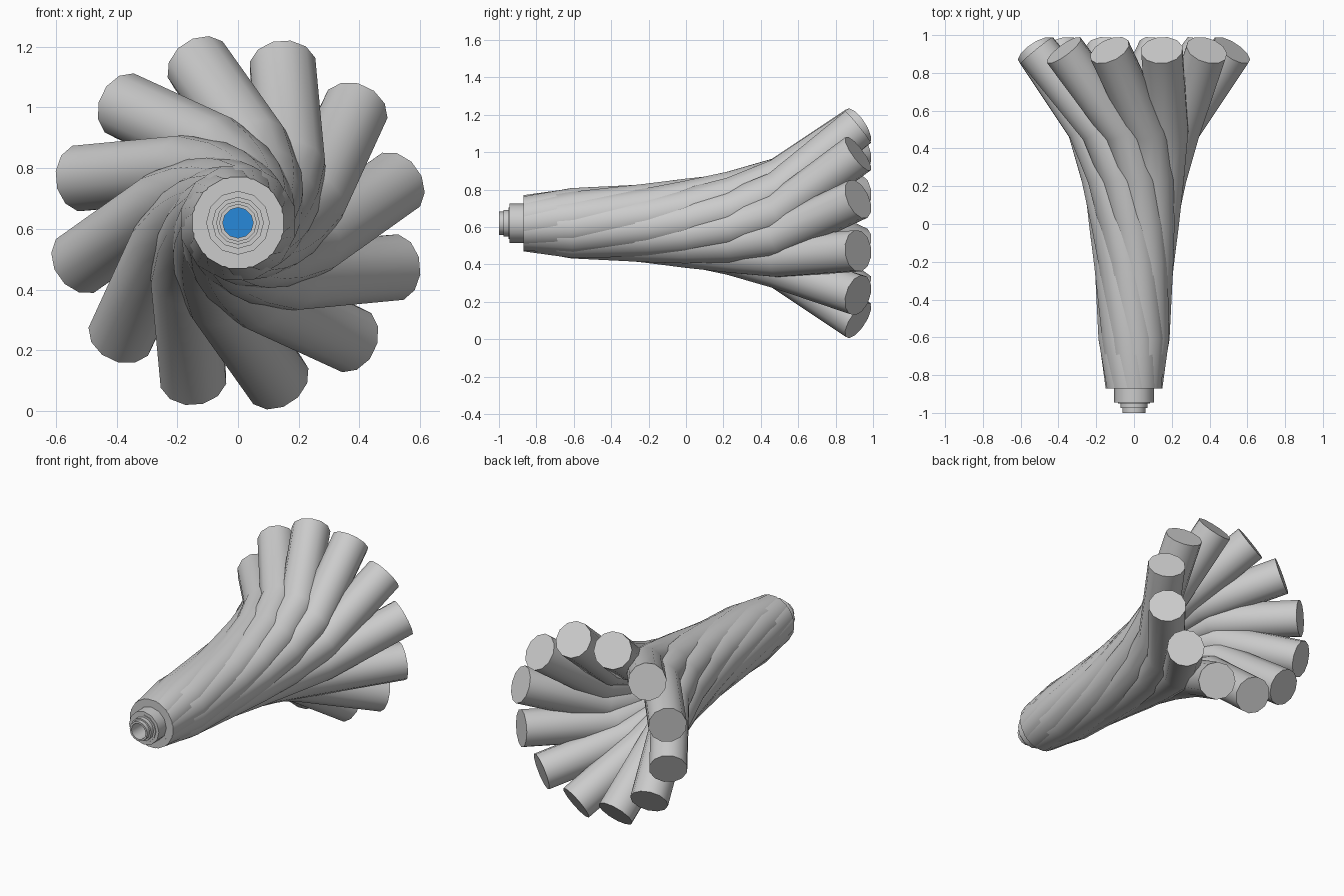
import bpy, bmesh, math
from mathutils import Vector

if "Cube" in bpy.data.objects:
    bpy.data.objects.remove(bpy.data.objects["Cube"])

CZ = 0.62      # height of the central axis
SIDES = 12
TUBE_R = 0.112


def finish(bm, name, color=None):
    bmesh.ops.recalc_face_normals(bm, faces=bm.faces)
    me = bpy.data.meshes.new(name)
    bm.to_mesh(me)
    bm.free()
    ob = bpy.data.objects.new(name, me)
    bpy.context.collection.objects.link(ob)
    if color:
        mat = bpy.data.materials.new(name + "_color")
        mat.diffuse_color = color
        mat.use_nodes = True
        mat.node_tree.nodes["Principled BSDF"].inputs["Base Color"].default_value = mat.diffuse_color
        me.materials.append(mat)
    bpy.ops.object.select_all(action='DESELECT')
    ob.select_set(True)
    bpy.context.view_layer.objects.active = ob
    bpy.ops.object.shade_smooth_by_angle(angle=math.radians(35))
    return ob


def sweep(bm, pts, radius):
    """Capped round tube along a list of points."""
    rings = []
    last = len(pts) - 1
    for i, p in enumerate(pts):
        a = (p - pts[i - 1]).normalized() if i else Vector((0, 1, 0))
        b = (pts[i + 1] - p).normalized() if i < last else a
        t = (a + b).normalized() if i else Vector((0, 1, 0))
        u = Vector((0, 0, 1)) if i == 0 else u
        u = (u - t * u.dot(t)).normalized()
        v = t.cross(u)
        rings.append([bm.verts.new(p + radius * (u * math.cos(k) + v * math.sin(k)))
                      for k in (2 * math.pi * (j + 0.5) / SIDES for j in range(SIDES))])
    for r0, r1 in zip(rings, rings[1:]):
        for j in range(SIDES):
            n = (j + 1) % SIDES
            bm.faces.new((r0[j], r0[n], r1[n], r1[j]))
    bm.faces.new(rings[0])
    bm.faces.new(rings[-1])


def lathe(name, profile, color=None):
    """Turn (radius, y) points around the central axis."""
    bm = bmesh.new()
    rings = [[bm.verts.new((r * math.cos(k), y, CZ + r * math.sin(k)))
              for k in (2 * math.pi * j / SIDES for j in range(SIDES))]
             for r, y in profile]
    for r0, r1 in zip(rings, rings[1:]):
        for j in range(SIDES):
            n = (j + 1) % SIDES
            bm.faces.new((r0[j], r0[n], r1[n], r1[j]))
    bm.faces.new(rings[-1])
    return finish(bm, name, color)


# Twisted flaring tubes: (y, distance from axis, twist in degrees before the tip)
path = [(-0.87, 0.042, -137), (-0.6, 0.082, -116), (-0.2, 0.106, -85),
        (0.0, 0.13, -69), (0.25, 0.172, -50), (0.5, 0.25, -30), (0.92, 0.535, 0)]
for i in range(12):
    phase = 14 + 30 * i
    pts = []
    for y, r, tw in path:
        a = math.radians(phase + tw)
        pts.append(Vector((r * math.cos(a), y, CZ + r * math.sin(a))))
    bm = bmesh.new()
    sweep(bm, pts, TUBE_R)
    finish(bm, f"twisted_tube_{i + 1}")

# Stepped hollow nozzle at the front
lathe("nozzle", [(0.105, -0.86), (0.105, -0.945), (0.085, -0.945), (0.085, -0.95),
                 (0.072, -0.95), (0.072, -0.975), (0.062, -0.975), (0.062, -1.0),
                 (0.05, -1.0), (0.05, -0.88)])

# Blue lens deep inside the nozzle
lathe("lens", [(0.05, -0.88), (0.05, -0.89)], (0.02, 0.25, 0.7, 1))
